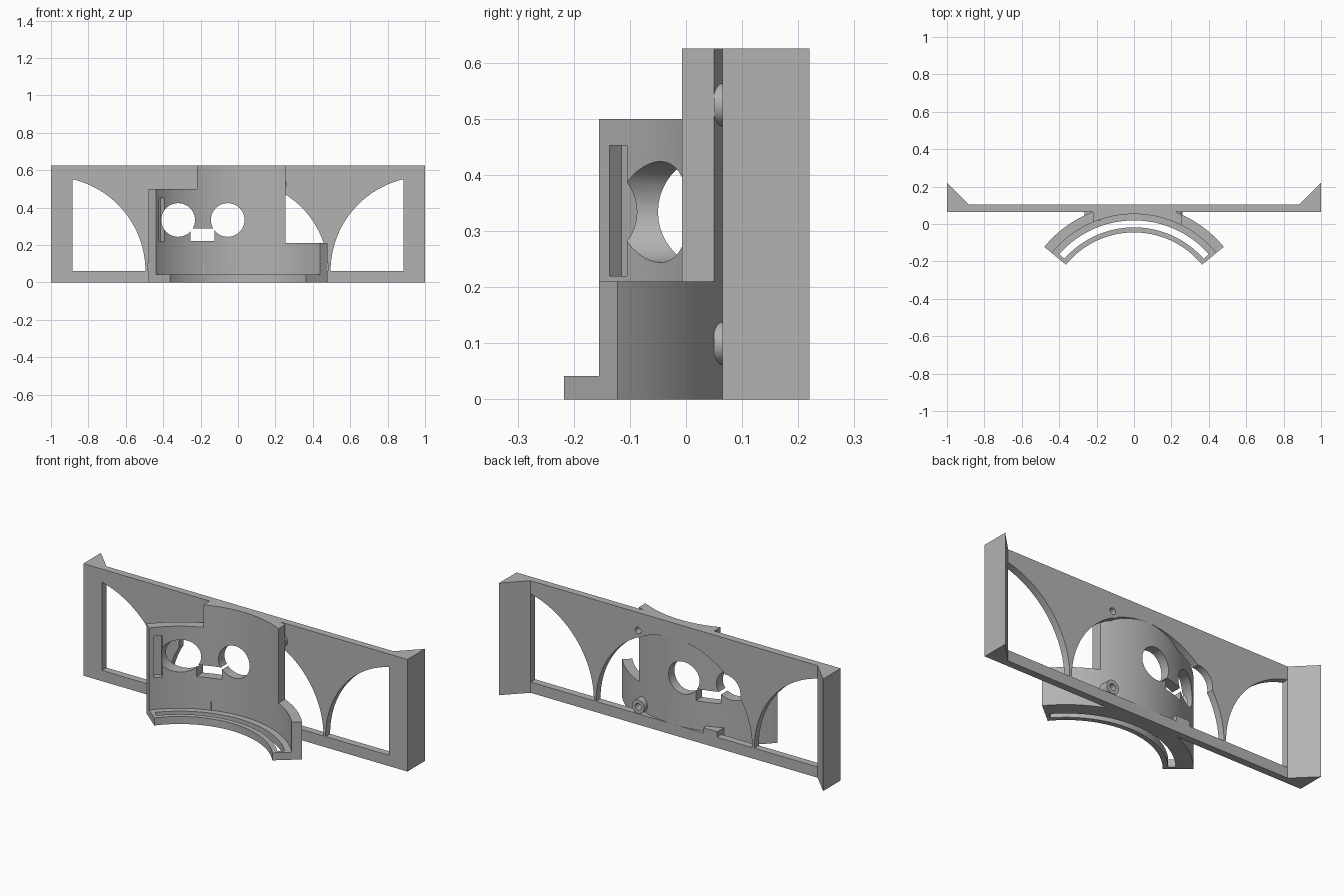
import bpy, bmesh
from math import sin, cos, acos, pi, radians

if "Cube" in bpy.data.objects:
    bpy.data.objects.remove(bpy.data.objects["Cube"], do_unlink=True)

grey = bpy.data.materials.new("plain grey")
grey.use_nodes = True
grey.diffuse_color = (0.45, 0.45, 0.45, 1)
grey.node_tree.nodes["Principled BSDF"].inputs["Base Color"].default_value = grey.diffuse_color

RING_Y = -0.515          # centre of the curved wall
HEIGHT = 0.625
BACK = 0.105
FRONT = 0.065


def prism(name, points, lo, hi, axis="z"):
    """Extrude a flat outline along z, or an (x, z) outline along y."""
    bm = bmesh.new()
    place = (lambda p, h: (p[0], p[1], h)) if axis == "z" else (lambda p, h: (p[0], h, p[1]))
    rings = [[bm.verts.new(place(p, h)) for p in points] for h in (lo, hi)]
    bm.faces.new(rings[0])
    bm.faces.new(rings[1])
    n = len(points)
    for i in range(n):
        j = (i + 1) % n
        bm.faces.new((rings[0][i], rings[0][j], rings[1][j], rings[1][i]))
    bmesh.ops.recalc_face_normals(bm, faces=bm.faces)
    mesh = bpy.data.meshes.new(name)
    bm.to_mesh(mesh)
    bm.free()
    mesh.materials.append(grey)
    obj = bpy.data.objects.new(name, mesh)
    bpy.context.collection.objects.link(obj)
    return obj


def arc(cx, cy, r, start, end, steps=48):
    return [(cx + r * cos(start + (end - start) * i / steps),
             cy + r * sin(start + (end - start) * i / steps)) for i in range(steps + 1)]


def rect(x0, x1, y0, y1):
    return [(x0, y0), (x1, y0), (x1, y1), (x0, y1)]


def disc(x, z, r):
    return arc(x, z, r, 0, 2 * pi, 40)[:-1]


def sector(r0, r1, a0, a1):
    a0, a1 = radians(a0), radians(a1)
    return arc(0, RING_Y, r1, a0, a1, 64) + arc(0, RING_Y, r0, a1, a0, 64)


def cut(obj, cutters):
    for c in cutters:
        c.hide_render = True
        mod = obj.modifiers.new("cut", "BOOLEAN")
        mod.operation = "DIFFERENCE"
        mod.solver = "EXACT"
        mod.object = c
    bpy.context.view_layer.update()
    graph = bpy.context.evaluated_depsgraph_get()
    mesh = bpy.data.meshes.new_from_object(obj.evaluated_get(graph))
    obj.modifiers.clear()
    obj.data = mesh


# Cutters shared by several parts
eyes = [prism("eye_cutter", disc(x, 0.334, 0.09), -0.4, 0.3, "y") for x in (-0.32, -0.055)]
nose = prism("nose_cutter", rect(-0.253, -0.125, 0.222, 0.288), -0.4, 0.3, "y")
BOSS_X, BOSS_Z = 0.222, (0.1, 0.525)
holes = [prism("screw_cutter", disc(BOSS_X, z, 0.018), 0.045, 0.2, "y") for z in BOSS_Z]

# Back panel with slanted end wings
panel = prism("back_panel", [(-1, FRONT), (1, FRONT), (1, 0.22), (0.885, BACK),
                             (-0.885, BACK), (-1, 0.22)], 0, HEIGHT)
arch = prism("arch_cutter", arc(0, 0.06, 0.482, 0, pi), -0.1, 0.3, "y")
stop = acos(-0.115 / 0.505)
window = [(0.885, 0.06)] + arc(1, 0.06, 0.505, pi, stop)
windows = [prism("window_cutter", [(s * x, z) for x, z in window], 0, 0.15, "y") for s in (1, -1)]
cut(panel, [arch] + windows + eyes + [nose] + holes)

# Curved wall, stepped down on both sides
wall = prism("curved_wall", sector(0.568, 0.62, 39.3, 140.7), 0, HEIGHT)
steps = [prism("low_step_cutter", rect(0.255, 0.7, -0.4, 0.3), 0.21, 0.8),
         prism("high_step_cutter", rect(-0.7, -0.22, -0.4, 0.3), 0.5, 0.8)]
pocket = prism("pocket_cutter", sector(0.54, 0.6, 133.8, 138.2), 0.22, 0.452)
cut(wall, steps + eyes + [nose, pocket] + holes)

# Bottom flange with its long curved slot
flange = prism("slotted_flange", sector(0.47, 0.58, 39.3, 140.7), 0, 0.042)
slot = prism("slot_cutter", sector(0.497, 0.534, 41.5, 138.5), -0.1, 0.2)
cut(flange, [slot])

# Screw bosses and the small support block
parts = [panel, wall, flange]
for z, name in zip(BOSS_Z, ("lower_boss", "upper_boss")):
    boss = prism(name, disc(BOSS_X, z, 0.038), 0.05, BACK, "y")
    cut(boss, holes)
    parts.append(boss)
parts.append(prism("support_block", rect(-0.265, -0.18, 0.02, BACK), 0.03, 0.09))

# Remove cutters and shade
for obj in [o for o in bpy.context.collection.objects if "_cutter" in o.name]:
    bpy.data.objects.remove(obj, do_unlink=True)
bpy.ops.object.select_all(action="DESELECT")
for obj in parts:
    obj.select_set(True)
bpy.context.view_layer.objects.active = panel
bpy.ops.object.shade_smooth_by_angle(angle=radians(30))
